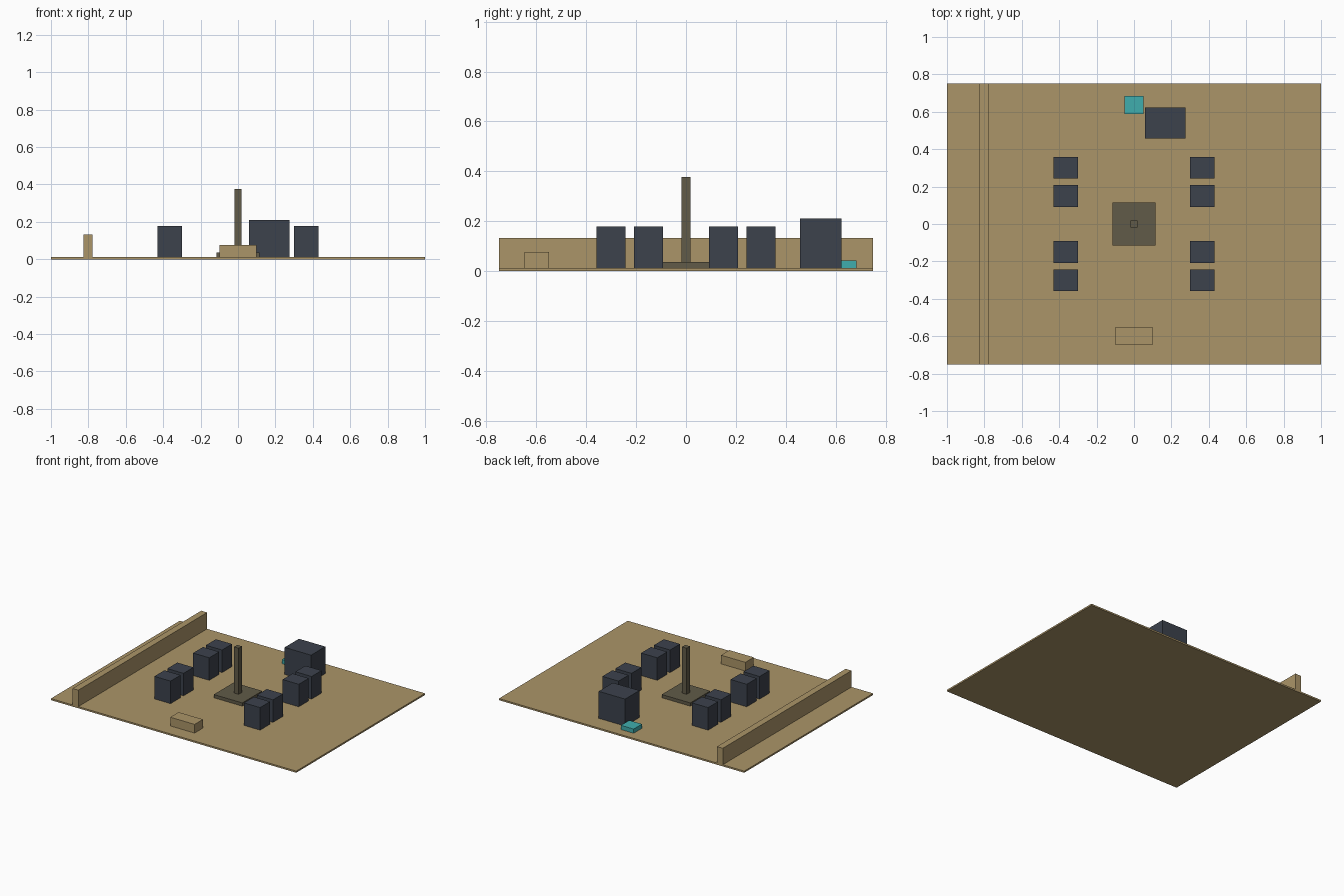
import bpy

if "Cube" in bpy.data.objects:
    bpy.data.objects.remove(bpy.data.objects["Cube"])


def material(name, rgb):
    m = bpy.data.materials.new(name)
    m.diffuse_color = (*rgb, 1.0)
    m.use_nodes = True
    m.node_tree.nodes["Principled BSDF"].inputs["Base Color"].default_value = m.diffuse_color
    return m


sand = material("sand", (0.41, 0.30, 0.14))
slate = material("dark_slate", (0.045, 0.054, 0.073))
stone = material("olive_stone", (0.119, 0.105, 0.065))
teal = material("teal", (0.051, 0.42, 0.42))

GROUND = 0.012


def box(name, x, y, z, mat):
    """Axis-aligned box from (min, max) pairs."""
    spans = (x, y, z)
    bpy.ops.mesh.primitive_cube_add(size=1, location=[(a + b) / 2 for a, b in spans])
    ob = bpy.context.object
    ob.name = name
    ob.scale = [b - a for a, b in spans]
    bpy.ops.object.transform_apply(location=False, rotation=False, scale=True)
    ob.data.materials.append(mat)
    return ob


# Ground slab and long side wall
box("ground", (-1, 1), (-0.75, 0.75), (0, GROUND), sand)
box("side_wall", (-0.825, -0.777), (-0.75, 0.75), (GROUND, 0.133), sand)

# Central monument
box("plinth", (-0.116, 0.116), (-0.116, 0.116), (GROUND, 0.036), stone)
box("pillar", (-0.019, 0.019), (-0.019, 0.019), (0.036, 0.376), stone)

# Small blocks in mirrored pairs
for sx in (-1, 1):
    for cy in (-0.30, -0.15, 0.15, 0.30):
        cx = sx * 0.365
        box("small_block", (cx - 0.066, cx + 0.066), (cy - 0.058, cy + 0.058),
            (GROUND, 0.178), slate)

# Large block, teal pad and low front bench
box("large_block", (0.06, 0.275), (0.458, 0.624), (GROUND, 0.211), slate)
box("teal_pad", (-0.052, 0.052), (0.587, 0.684), (GROUND, 0.043), teal)
box("front_bench", (-0.099, 0.099), (-0.647, -0.55), (GROUND, 0.076), sand)
